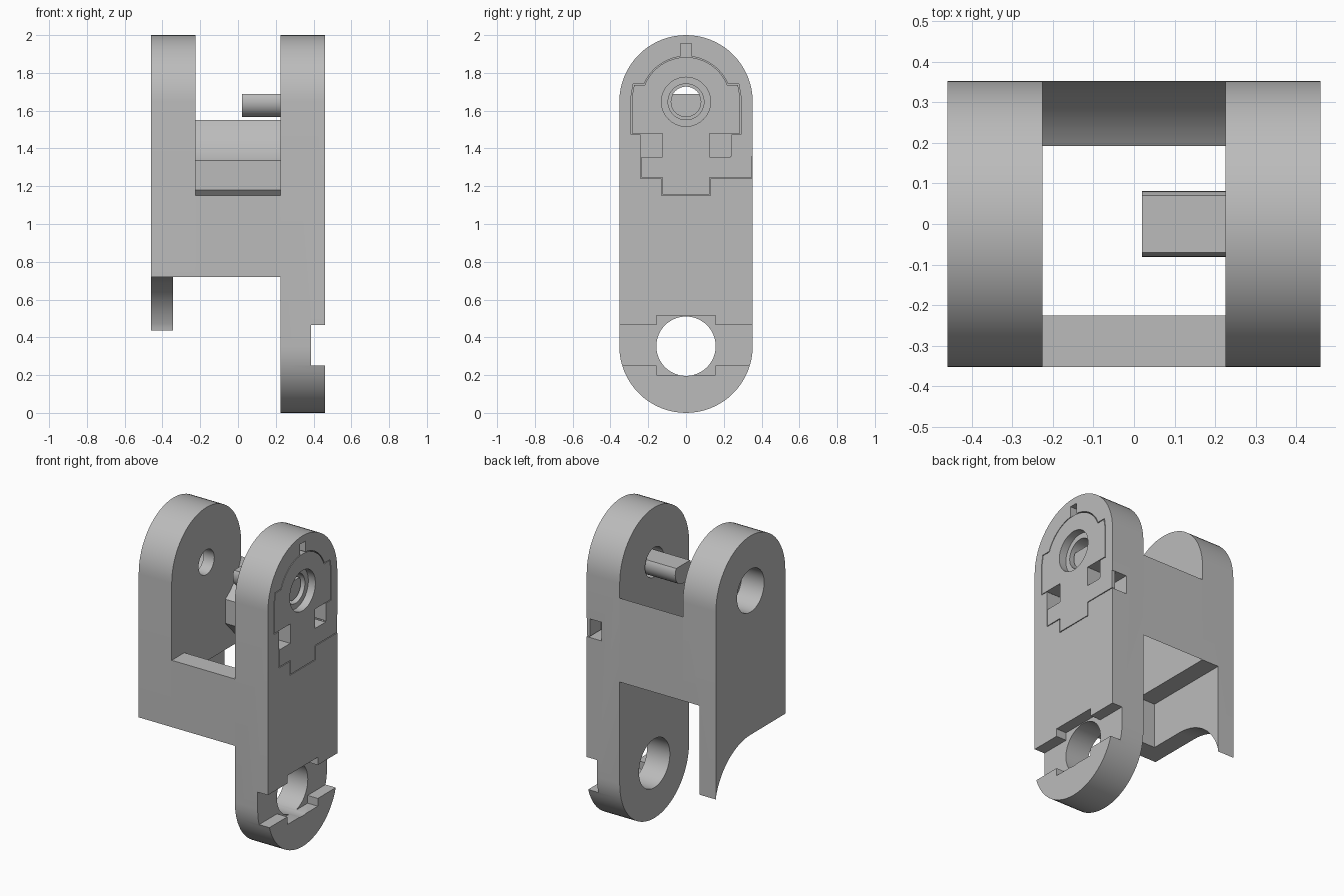
import bpy, bmesh, math

cube = bpy.data.objects.get("Cube")
if cube:
    bpy.data.objects.remove(cube, do_unlink=True)

GREY = (0.5, 0.5, 0.5, 1)
mat = bpy.data.materials.new("plain_grey")
mat.use_nodes = True
mat.diffuse_color = GREY
mat.node_tree.nodes["Principled BSDF"].inputs["Base Color"].default_value = GREY

R = 0.353           # arm end radius
LOW, TOP = R, 1.647  # pivot heights
CLEAR = 0.366       # clearance radius around a pivot
IN, OUT = 0.225, 0.46


def arc(z, r, a0, a1, n=32):
    """Arc points in the side plane, angles in degrees from +y towards +z."""
    steps = [math.radians(a0 + (a1 - a0) * i / n) for i in range(n + 1)]
    return [(r * math.cos(a), z + r * math.sin(a)) for a in steps]


def prism(name, profile, x0, x1):
    """Extrude a (y, z) profile along x."""
    bm = bmesh.new()
    face = bm.faces.new([bm.verts.new((x0, y, z)) for y, z in profile])
    new = bmesh.ops.extrude_face_region(bm, geom=[face])["geom"]
    bmesh.ops.translate(bm, vec=(x1 - x0, 0, 0),
                        verts=[v for v in new if isinstance(v, bmesh.types.BMVert)])
    bmesh.ops.recalc_face_normals(bm, faces=bm.faces)
    mesh = bpy.data.meshes.new(name)
    bm.to_mesh(mesh)
    bm.free()
    mesh.materials.append(mat)
    obj = bpy.data.objects.new(name, mesh)
    bpy.context.collection.objects.link(obj)
    return obj


def disc(name, z, r, x0, x1):
    return prism(name, arc(z, r, 0, 360, 64)[:-1], x0, x1)


def box(name, y0, y1, z0, z1, x0, x1):
    return prism(name, [(y0, z0), (y1, z0), (y1, z1), (y0, z1)], x0, x1)


def cut(obj, *cutters):
    """Subtract each cutter, then delete it."""
    bpy.context.view_layer.objects.active = obj
    for c in cutters:
        c.hide_render = True
        mod = obj.modifiers.new("cut", "BOOLEAN")
        mod.operation, mod.solver, mod.object = "DIFFERENCE", "EXACT", c
        bpy.ops.object.modifier_apply(modifier=mod.name)
        bpy.data.objects.remove(c, do_unlink=True)


def dome(g):
    """Upper insert outline, shrunk by gap g, from right foot to left foot."""
    side = [(0.29 - g, 1.475 + g), (0.29 - g, 1.68), (0.28 - g, 1.74 - g), (0.225 - g, 1.74 - g)]
    a = math.degrees(math.asin((1.74 - g - TOP) / (0.241 - g)))
    return side + arc(TOP, 0.241 - g, a, 180 - a) + [(-y, z) for y, z in side[::-1]]


def key(g):
    """Whole insert outline: dome, neck, block and foot."""
    half = [(0.13 - g, 1.15 + g), (0.13 - g, 1.24 + g), (0.24 - g, 1.24 + g),
            (0.24 - g, 1.36 - g), (0.13 - g, 1.36 - g), (0.13 - g, 1.475 + g)]
    return half + dome(g) + [(-y, z) for y, z in half[::-1]]


# Right arm: long link with a pivot hole at the bottom and an insert pocket at the top
FLOOR = 0.355
right_arm = prism("right_arm", arc(LOW, R, 180, 360) + arc(TOP, R, 0, 180), IN, OUT)
cut(right_arm,
    disc("hole_low", LOW, 0.157, 0.1, 0.6),
    box("groove", -0.5, 0.5, 0.25, 0.465, 0.387, 0.6),
    box("groove_relief", -0.155, 0.155, 0.2, 0.515, 0.387, 0.6),
    prism("pocket", key(0), FLOOR, 0.6),
    box("top_notch", -0.028, 0.028, 1.87, 1.955, FLOOR, 0.6),
    box("well_a", 0.12, 0.24, 1.35, 1.475, FLOOR, 0.6),
    box("well_b", -0.24, -0.12, 1.35, 1.475, FLOOR, 0.6),
    box("cable_slot", 0.2, 0.5, 1.24, 1.36, FLOOR, 0.6),
    disc("hole_top", TOP, 0.095, 0.1, 0.6))

# Flush insert and thin cover over the cable slot
insert = prism("insert", key(0.005), FLOOR, OUT)
cut(insert, disc("bore", TOP, 0.095, 0.1, 0.6), disc("recess", TOP, 0.13, 0.41, 0.6))
slot_cover = box("slot_cover", 0.235, 0.35, 1.245, 1.36, OUT - 0.02, OUT)

# Pivot pin with one flat
pin = prism("pivot_pin", arc(TOP, 0.081, 150, 390), 0.02, 0.39)

# Left arm: short link, hollowed tab below with a clearance arc at the back
bottom = [(-R, 0.72)] + arc(LOW, CLEAR, 90, 14)
bottom[-1] = (R, 0.437)
left_arm = prism("left_arm", bottom + arc(TOP, R, 0, 180), -OUT, -IN)
cut(left_arm,
    box("tab_cut", -0.225, 0.5, 0.2, 1.01, -0.345, 0),
    disc("screw_hole", TOP, 0.08, -0.6, 0),
    disc("screw_head", TOP, 0.138, -0.6, -0.3))

# Cross plates joining the arms
front_plate = box("front_plate", -R, -0.225, 0.72, 1.15, -IN, IN)
back_profile = [(R, 1.01), (0.192, 1.18)] + arc(TOP, CLEAR, -58.4, -15.3, 20)
back_plate = prism("back_plate", back_profile, -IN, IN)

# Smooth rounds, sharp edges
bpy.ops.object.select_all(action="DESELECT")
for obj in (right_arm, insert, slot_cover, pin, left_arm, front_plate, back_plate):
    obj.select_set(True)
bpy.context.view_layer.objects.active = right_arm
bpy.ops.object.shade_smooth_by_angle(angle=math.radians(30))
